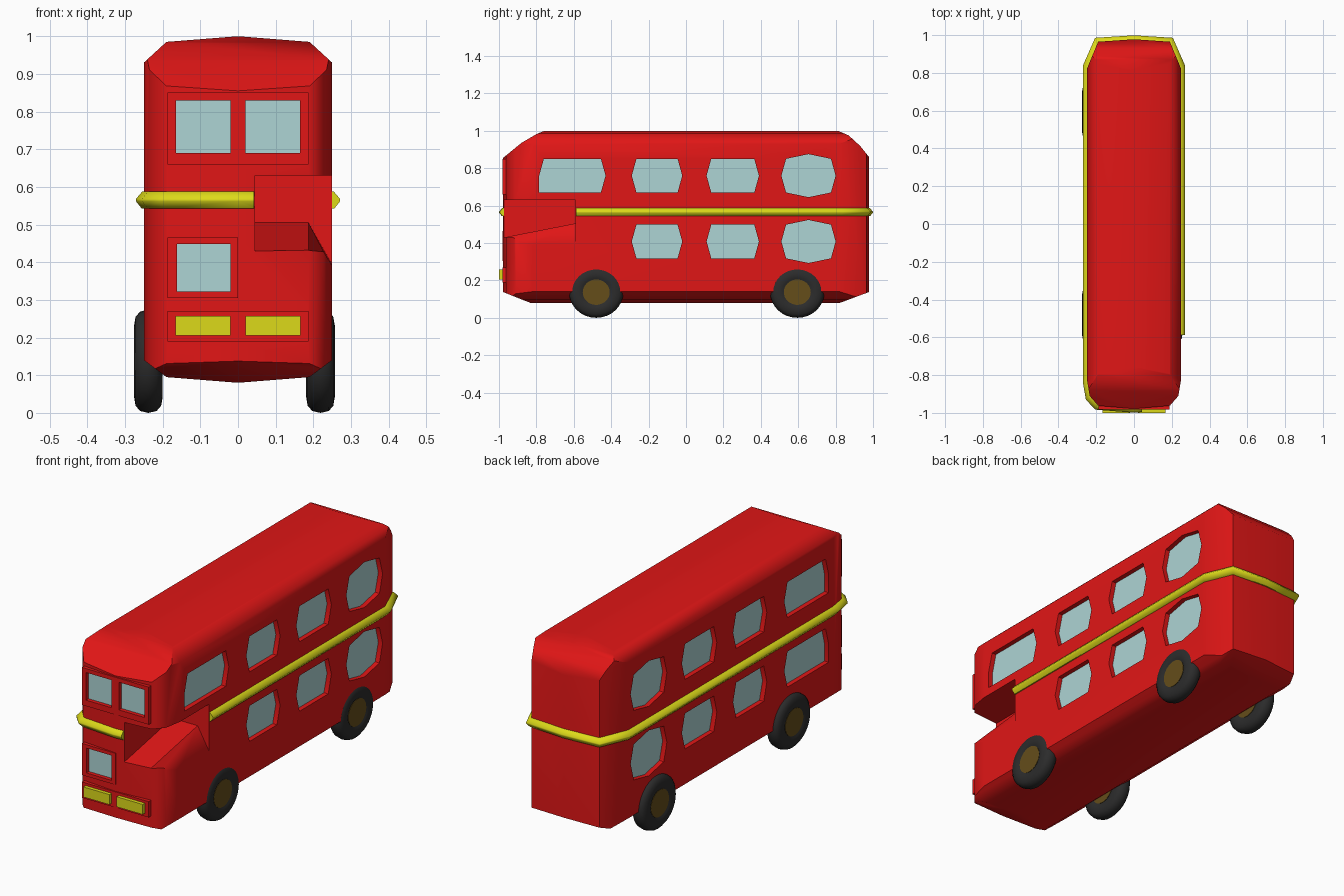
import bpy, bmesh, math
from mathutils import Matrix

if "Cube" in bpy.data.objects:
    bpy.data.objects.remove(bpy.data.objects["Cube"])


def material(name, rgb):
    m = bpy.data.materials.new(name)
    m.diffuse_color = (*rgb, 1)
    m.use_nodes = True
    m.node_tree.nodes["Principled BSDF"].inputs["Base Color"].default_value = m.diffuse_color
    return m


RED = material("red_paint", (0.75, 0.008, 0.008))
YELLOW = material("yellow_paint", (0.72, 0.70, 0.01))
GLASS = material("pale_glass", (0.42, 0.66, 0.66))
RUBBER = material("dark_rubber", (0.025, 0.025, 0.025))
BRASS = material("hub_brown", (0.13, 0.075, 0.01))

AXES = {'x': lambda p, d: (d, p[0], p[1]),
        'y': lambda p, d: (p[0], d, p[1]),
        'z': lambda p, d: (p[0], p[1], d)}


def loft(bm, rings):
    """Closed solid through rings that have equal point counts."""
    rows = [[bm.verts.new(c) for c in r] for r in rings]
    for a, b in zip(rows, rows[1:]):
        for i in range(len(a)):
            j = (i + 1) % len(a)
            bm.faces.new((a[i], a[j], b[j], b[i]))
    bm.faces.new(rows[0][::-1])
    bm.faces.new(rows[-1])


def prism(bm, pts, axis, a, b):
    loft(bm, [[AXES[axis](p, d) for p in pts] for d in (a, b)])


def rect(x0, x1, z0, z1):
    return [(x0, z0), (x1, z0), (x1, z1), (x0, z1)]


def finish(bm, name, mat=None):
    bmesh.ops.recalc_face_normals(bm, faces=bm.faces)
    me = bpy.data.meshes.new(name)
    bm.to_mesh(me)
    bm.free()
    ob = bpy.data.objects.new(name, me)
    bpy.context.collection.objects.link(ob)
    if mat:
        me.materials.append(mat)
    return ob


def solid(name, pts, axis, a, b, mat=None):
    bm = bmesh.new()
    prism(bm, pts, axis, a, b)
    return finish(bm, name, mat)


def boolean(ob, tool, op):
    mod = ob.modifiers.new("cut", 'BOOLEAN')
    mod.operation, mod.solver, mod.object = op, 'EXACT', tool
    dg = bpy.context.evaluated_depsgraph_get()
    ob.data = bpy.data.meshes.new_from_object(ob.evaluated_get(dg))
    ob.modifiers.clear()
    bpy.data.objects.remove(tool)


# body: plan, side and front outlines intersected
half = [(0, -0.978), (0.19, -0.962), (0.235, -0.91), (0.25, -0.82),
        (0.25, 0.82), (0.19, 0.965), (0, 0.978)]
plan = half + [(-x, y) for x, y in half[-2:0:-1]]
side = [(-1.136, 0.2), (-0.82, 0.075), (0.81, 0.075), (1.146, 0.2), (1.026, 0.80),
        (0.93, 0.92), (0.87, 0.975), (0.80, 1.005), (-0.745, 1.005), (-0.80, 0.982),
        (-0.88, 0.935), (-1.076, 0.775)]
hf = [(0, 0.08), (0.19, 0.095), (0.31, 0.185), (0.31, 0.875), (0.19, 0.985), (0, 1.0)]
front = hf + [(-x, z) for x, z in hf[-2:0:-1]]
body = solid("body", plan, 'z', 0, 1.2, RED)
boolean(body, solid("side_outline", side, 'x', -0.5, 0.5), 'INTERSECT')
boolean(body, solid("front_outline", front, 'y', -1.3, 1.3), 'INTERSECT')

# raised panels behind front windows and lamps
bm = bmesh.new()
for r in ((-0.187, 0.187, 0.66, 0.85), (-0.187, 0.0, 0.305, 0.465), (-0.187, 0.187, 0.19, 0.27)):
    prism(bm, rect(*r), 'y', -0.982, -0.90)
boolean(body, finish(bm, "front_panels"), 'UNION')


# side window outlines
def hexagon(y0, y1, z):
    return [(y0, z), (y0 + 0.025, z - 0.09), (y1 - 0.025, z - 0.09),
            (y1, z), (y1 - 0.025, z + 0.09), (y0 + 0.025, z + 0.09)]


def octagon(y0, y1, z):
    h, m = hexagon(y0, y1, z), (y0 + y1) / 2
    return h[:2] + [(m, z - 0.115)] + h[2:5] + [(m, z + 0.115)] + h[5:]


def wide(y0, y1, z):
    return [(y0, z - 0.09), (y1 - 0.025, z - 0.09), (y1, z), (y1 - 0.025, z + 0.09),
            (y0 + 0.025, z + 0.09), (y0, z)]


cuts, panes = bmesh.new(), bmesh.new()
for s in (1, -1):
    for z in (0.76, 0.408):
        shapes = [hexagon(-0.29, -0.02, z), hexagon(0.11, 0.39, z), octagon(0.51, 0.80, z)]
        if s < 0 or z > 0.6:
            shapes.append(wide(-0.785, -0.43, z))
        for p in shapes:
            prism(cuts, p, 'x', s * 0.222, s * 0.30)
            prism(panes, p, 'x', s * 0.215, s * 0.226)

# front windows
for r in ((-0.165, -0.02, 0.69, 0.83), (0.02, 0.165, 0.69, 0.83), (-0.162, -0.02, 0.322, 0.448)):
    prism(cuts, rect(*r), 'y', -1.1, -0.958)
    prism(panes, rect(*r), 'y', -0.962, -0.95)
finish(panes, "window_panes", GLASS)

# open corner beside the cab, with sloping bonnet
loft(cuts, [[(0.045, y, 0.63), (0.045, y, zi), (0.187, y, zi), (0.25, y, zo),
             (0.40, y, zo - 0.01), (0.40, y, 0.63)]
            for y, zi, zo in ((-0.59, 0.505, 0.395), (-1.1, 0.405, 0.385))])
boolean(body, finish(cuts, "openings"), 'DIFFERENCE')

# yellow waist band, interrupted at the cab corner
bm = bmesh.new()
loft(bm, [[(x * (1 + o / 0.25), y * (1 + o / 0.978), z) for x, y in plan]
          for o, z in ((-0.01, 0.543), (0.006, 0.543), (0.021, 0.562),
                       (0.021, 0.568), (0.004, 0.588), (-0.01, 0.588))])
band = finish(bm, "waist_band", YELLOW)
boolean(band, solid("band_gap", rect(0.043, 0.5, -1.2, -0.587), 'z', 0.4, 0.7), 'DIFFERENCE')

# front lamps
bm = bmesh.new()
for x0, x1 in ((-0.166, -0.02), (0.02, 0.166)):
    prism(bm, rect(x0, x1, 0.206, 0.257), 'y', -1.0, -0.96)
finish(bm, "front_lamps", YELLOW)


# wheels: turned tyre with recessed hub
def turned(name, profile, loc, mat):
    bm = bmesh.new()
    n = 32
    loft(bm, [[(d, 1.06 * r * math.cos(i * math.tau / n), r * math.sin(i * math.tau / n))
               for i in range(n)] for d, r in profile])
    bmesh.ops.translate(bm, verts=bm.verts, vec=loc)
    finish(bm, name, mat)


for x, sx in ((0.219, "right"), (-0.238, "left")):
    for y, sy in ((-0.48, "front"), (0.595, "rear")):
        loc = (x, y, 0.137)
        turned(f"{sy}_{sx}_tyre", [(-0.030, 0.066), (-0.036, 0.075), (-0.038, 0.095),
               (-0.034, 0.118), (-0.022, 0.132), (0, 0.137), (0.022, 0.132), (0.034, 0.118),
               (0.038, 0.095), (0.036, 0.075), (0.030, 0.066)], loc, RUBBER)
        turned(f"{sy}_{sx}_hub", [(-0.033, 0.068), (0.033, 0.068)], loc, BRASS)

# smooth shading with sharp cut edges
for ob in bpy.context.scene.objects:
    ob.select_set(True)
bpy.context.view_layer.objects.active = body
bpy.ops.object.shade_smooth_by_angle(angle=math.radians(50))
body.modifiers.new("even_shading", 'WEIGHTED_NORMAL').keep_sharp = True
